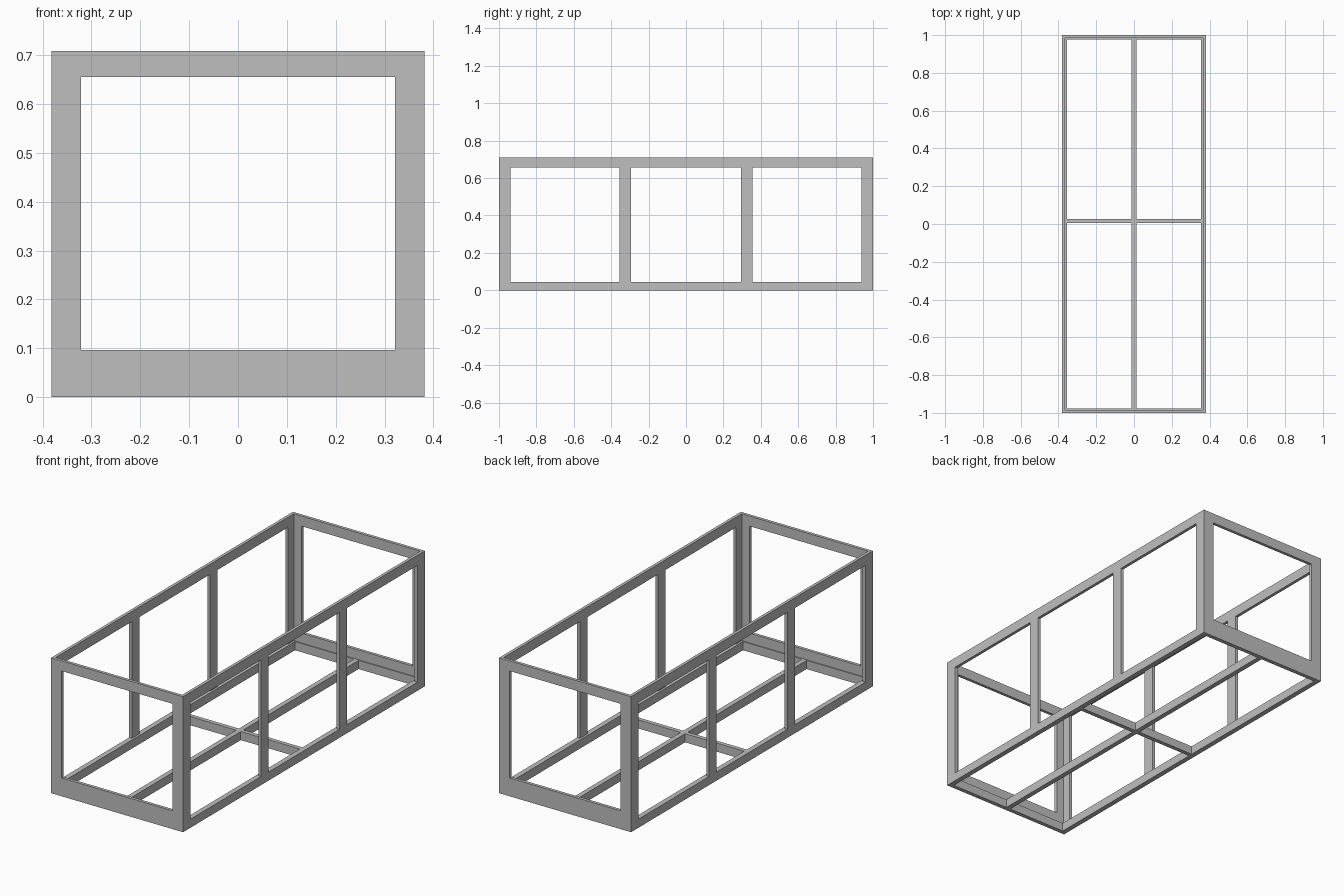
import bpy
from math import radians

if "Cube" in bpy.data.objects:
    bpy.data.objects.remove(bpy.data.objects["Cube"])

# Main sizes
W, L, H = 0.382, 1.0, 0.709     # half width, half length, height
T = 0.016                       # panel thickness
TOP = 0.656                     # underside of the top rails
BASE_H = 0.045                  # height of the base grid

metal = bpy.data.materials.new("plain grey metal")
metal.diffuse_color = (0.52, 0.52, 0.52, 1)
metal.use_nodes = True
metal.node_tree.nodes["Principled BSDF"].inputs["Base Color"].default_value = metal.diffuse_color


def panel(name, outline, holes, thickness, loc, rot=(0, 0, 0)):
    """Flat plate with rectangular openings; rectangles are (u0, u1, v0, v1)."""
    cu = bpy.data.curves.new(name, 'CURVE')
    cu.dimensions = '2D'
    cu.fill_mode = 'BOTH'
    cu.extrude = thickness / 2
    for u0, u1, v0, v1 in [outline] + holes:
        sp = cu.splines.new('POLY')
        sp.points.add(3)
        for p, (u, v) in zip(sp.points, [(u0, v0), (u1, v0), (u1, v1), (u0, v1)]):
            p.co = (u, v, 0, 1)
        sp.use_cyclic_u = True
    ob = bpy.data.objects.new(name, cu)
    ob.location = loc
    ob.rotation_euler = rot
    bpy.context.collection.objects.link(ob)
    # Turn the filled outline into a mesh
    bpy.ops.object.select_all(action='DESELECT')
    ob.select_set(True)
    bpy.context.view_layer.objects.active = ob
    bpy.ops.object.convert(target='MESH')
    ob = bpy.context.object
    # Merge the fill triangles with the rim so the plate is closed
    bpy.ops.object.mode_set(mode='EDIT')
    bpy.ops.mesh.select_all(action='SELECT')
    bpy.ops.mesh.remove_doubles(threshold=0.0005)
    bpy.ops.mesh.normals_make_consistent(inside=False)
    bpy.ops.object.mode_set(mode='OBJECT')
    ob.data.materials.clear()
    ob.data.materials.append(metal)
    ob.data.shade_flat()
    return ob


# End frames: one large opening above a deep bottom board
for name, s in (("front_frame", -1), ("back_frame", 1)):
    panel(name, (-W, W, 0, H), [(-0.321, 0.321, 0.096, TOP)],
          T, (0, s * (L - T / 2), 0), (radians(90), 0, 0))

# Side frames: three openings between four posts
bays = [(-0.938, -0.355), (-0.293, 0.293), (0.355, 0.938)]
for name, s in (("left_frame", -1), ("right_frame", 1)):
    panel(name, (-L + T, L - T, 0, H), [(a, b, BASE_H, TOP) for a, b in bays],
          T, (s * (W - T / 2), 0, 0), (radians(90), 0, radians(90)))

# Base grid: inner ring with one long rail and one cross rail
panel("base_grid", (-W + T, W - T, -L + T, L - T),
      [(x0, x1, y0, y1)
       for x0, x1 in ((-0.355, -0.013), (0.013, 0.355))
       for y0, y1 in ((-0.978, 0.004), (0.026, 0.978))],
      BASE_H, (0, 0, BASE_H / 2))
